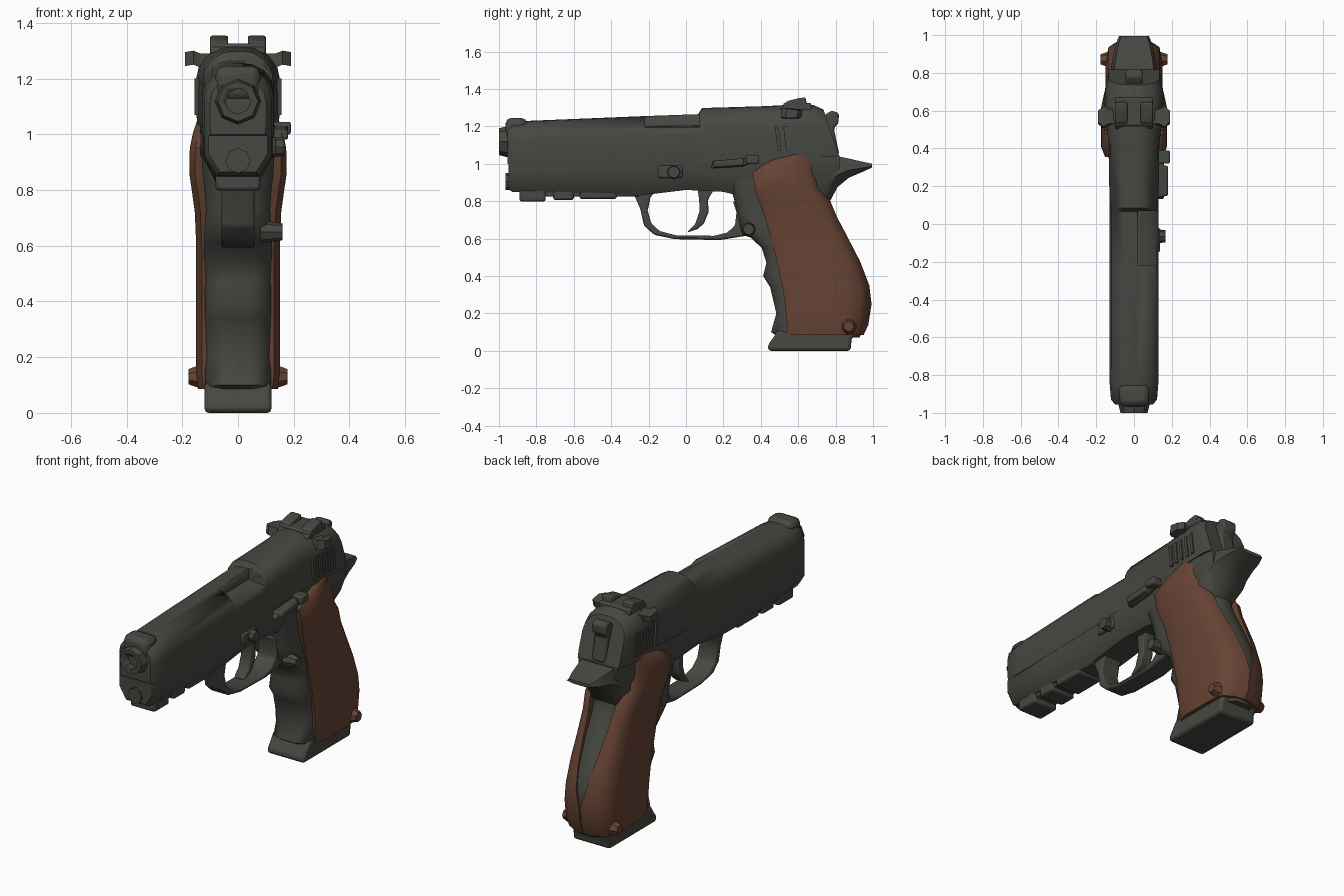
import bpy, bmesh, math

if "Cube" in bpy.data.objects:
    bpy.data.objects.remove(bpy.data.objects["Cube"])


def material(name, color):
    m = bpy.data.materials.new(name)
    m.diffuse_color = (*color, 1)
    m.use_nodes = True
    m.node_tree.nodes["Principled BSDF"].inputs["Base Color"].default_value = m.diffuse_color
    return m


STEEL = material("dark steel", (0.062, 0.065, 0.054))
WOOD = material("brown grip", (0.135, 0.057, 0.034))


def finish(name, bm, mat, bevel=0.0, angle=40):
    bmesh.ops.recalc_face_normals(bm, faces=bm.faces[:])
    me = bpy.data.meshes.new(name)
    bm.to_mesh(me)
    bm.free()
    me.materials.append(mat)
    ob = bpy.data.objects.new(name, me)
    bpy.context.collection.objects.link(ob)
    bpy.ops.object.select_all(action='DESELECT')
    ob.select_set(True)
    bpy.context.view_layer.objects.active = ob
    if bevel:
        b = ob.modifiers.new("bevel", 'BEVEL')
        b.width, b.segments, b.limit_method = bevel, 2, 'ANGLE'
    bpy.ops.object.shade_smooth_by_angle(angle=math.radians(angle))
    return ob


def loft(name, rings, mat=STEEL, bevel=0.0, angle=40):
    """Skin a row of closed rings and cap both ends."""
    bm = bmesh.new()
    rows = [[bm.verts.new(p) for p in r] for r in rings]
    n = len(rows[0])
    for a, b in zip(rows, rows[1:]):
        for i in range(n):
            j = (i + 1) % n
            bm.faces.new((a[i], a[j], b[j], b[i]))
    bm.faces.new(rows[0])
    bm.faces.new(rows[-1][::-1])
    return finish(name, bm, mat, bevel, angle)


def plate(name, profile, x0, x1, mat=STEEL, bevel=0.008):
    """Side profile of (y, z) points extruded from x0 to x1."""
    return loft(name, [[(x, y, z) for y, z in profile] for x in (x0, x1)], mat, bevel)


def box(name, x, y, z, mat=STEEL, bevel=0.008):
    return plate(name, [(y[0], z[0]), (y[1], z[0]), (y[1], z[1]), (y[0], z[1])], *x, mat, bevel)


def rod(name, axis, center, r, length, sides=10, r2=None):
    """Rod along x or y, starting at center."""
    rings = []
    for t, rad in ((0, r), (length, r2 or r)):
        ring = []
        for i in range(sides):
            a = 2 * math.pi * i / sides
            u, v = rad * math.cos(a), rad * math.sin(a)
            x, y, z = center
            ring.append((x + t, y + u, z + v) if axis == 'x' else (x + u, y + t, z + v))
        rings.append(ring)
    return loft(name, rings)


def cut(target, cutter):
    m = target.modifiers.new("cut", 'BOOLEAN')
    m.operation, m.object, m.solver = 'DIFFERENCE', cutter, 'EXACT'
    cutter.hide_render = True
    cutter.hide_set(True)


def mirrored(half):
    return half + [(-x, y, z) for x, y, z in reversed(half)]


# Slide: rounded top, flared rear that leans back toward the bottom
def slide_ring(y, w, zb, zt, lean=0.0):
    h = zt - zb
    shape = [(0.97, 0), (1, .15), (1, .58), (.93, .76), (.72, .9), (.42, .98), (.15, 1)]
    return mirrored([(w * a, y + lean * (1 - b), zb + h * b) for a, b in shape])


slide = loft("slide", [slide_ring(*s) for s in (
    (-.955, .10, 1.0, 1.20), (-.93, .122, .99, 1.22), (-.83, .13, .99, 1.23),
    (-.22, .13, 1.0, 1.255), (.065, .13, 1.015, 1.265), (.085, .13, 1.015, 1.298),
    (.42, .133, 1.03, 1.308), (.55, .15, 1.035, 1.315), (.68, .15, 1.04, 1.315, .08),
    (.735, .135, 1.04, 1.29, .085))])
cut(slide, box("ejection_port_cutter", (.02, .3), (-.22, .07), (1.195, 1.5), bevel=0))
loft("barrel_hood", [slide_ring(-.25, .1, 1.03, 1.2), slide_ring(.1, .1, 1.03, 1.205)])

# Muzzle with a bored barrel and the recoil rod below
muzzle = rod("muzzle", 'y', (0, -1.0, 1.118), .072, .12, 8, .1)
cut(muzzle, rod("bore_cutter", 'y', (0, -1.1, 1.118), .045, .2, 8))
box("muzzle_collar", (-.08, .08), (-.965, -.85), (1.12, 1.245), bevel=.03)
rod("recoil_rod", 'y', (0, -.965, .905), .045, .1, 8)


# Frame: keel-shaped section running under the slide
def frame_ring(y, w, zb, zt):
    h = zt - zb
    return mirrored([(.62 * w, y, zb), (.72 * w, y, zb + .12 * h),
                     (w, y, zb + .5 * h), (w, y, zt)])


loft("frame", [frame_ring(*s) for s in (
    (-.95, .105, .865, .995), (-.93, .12, .85, .995), (-.6, .125, .845, 1.0),
    (-.25, .125, .83, 1.01), (0, .125, .86, 1.02), (.2, .13, .85, 1.03),
    (.4, .135, .8, 1.04), (.7, .14, .82, 1.055), (.82, .125, .9, 1.045))])

# Accessory rail with notches
for y0, y1, z in ((-.89, -.75, .798), (-.71, -.6, .806), (-.57, -.37, .812), (-.38, -.25, .825)):
    box("rail_block", (-.08, .08), (y0, y1), (z, .88), bevel=.012)
box("rail_core", (-.07, .07), (-.87, -.25), (.825, .88))

# Trigger guard: one band around the opening
guard_out = [(-.28, .84), (-.245, .76), (-.225, .67), (-.17, .62), (-.06, .597), (.18, .592),
             (.29, .61), (.36, .62)]
guard_in = [(.36, .8), (.25, .80), (.27, .74), (.262, .67), (.22, .632), (.15, .615), (-.05, .617),
            (-.14, .64), (-.185, .68), (-.205, .75), (-.19, .82), (-.16, .86)]
plate("trigger_guard", guard_out + guard_in, -.06, .06, bevel=.01)
plate("trigger", [(.06, .88), (.16, .88), (.118, .81), (.12, .74), (.095, .68), (.06, .65),
                  (.005, .632), (.05, .68), (.073, .75), (.07, .81)], -.035, .035)

# Grip levels: z, panel front, back, half width, backstrap half width
LEVELS = ((.085, .545, .95, .143, .002), (.14, .54, .975, .15, .002), (.25, .53, .992, .15, .004),
          (.35, .515, .98, .15, .03), (.48, .485, .93, .15, .05), (.6, .455, .868, .15, .065),
          (.72, .42, .805, .155, .075), (.8, .39, .772, .166, .085), (.86, .372, .715, .175, .11),
          (.95, .355, .685, .173, .125), (1.0, .42, .675, .163, .13), (1.05, .53, .66, .147, .13))


def panel_ring(s, level):
    z, f, b, w, strap = level
    d = b - f
    side = [(.1, f), (w - .02, f), (w, f + .05), (w, b - .3 * d), (w * .9, b - .12 * d),
            ((w + strap) * .48, b - .035 * d), (strap, b), (strap, b - .04), (.1, b - .2 * d)]
    return [(s * x, y, z) for x, y in side]


for s, side in ((1, "right"), (-1, "left")):
    loft(side + "_grip_panel", [panel_ring(s, v) for v in LEVELS], WOOD, angle=50)
    # Raised knob at the lower rear of each panel
    rod(side + "_grip_knob", 'x', (s * .13, .87, .13), .045, s * .048, 7, .028).data.materials[0] = WOOD

# Grip core: front strap with finger swells, backstrap showing between the panels
CORE = ((.07, .50, .93, .115), (.1, .455, .945, .118), (.2, .483, .982, .118), (.34, .45, .975, .118),
        (.40, .412, .957, .118), (.47, .43, .931, .12), (.55, .405, .89, .122), (.61, .34, .86, .122),
        (.66, .29, .832, .12), (.73, .275, .797, .115), (.8, .26, .772, .12), (.87, .24, .775, .128),
        (.95, .22, .80, .13))
loft("grip_core", [mirrored([(.45 * w, f, z), (.85 * w, f + .02, z), (w, f + .07, z),
                             (w, b - .15, z), (.75 * w, b - .045, z), (.35 * w, b - .003, z)])
                   for z, f, b, w in CORE], angle=50)

# Magazine base
plate("magazine_base", [(.44, 0), (.88, 0), (.885, .06), (.91, .1), (.49, .11), (.47, .075),
                        (.437, .03)], -.12, .12, bevel=.015)

# Beavertail tapering to the rear
loft("beavertail", [mirrored([(.5 * w, y, zb), (w, y, zb + .4 * (zt - zb)), (w * .85, y, zt)])
                    for y, zb, zt, w in ((.68, .74, 1.05, .13), (.77, .8, 1.05, .13),
                                         (.81, .875, 1.04, .125), (.87, .925, 1.028, .115),
                                         (.94, .955, 1.012, .1), (.995, .98, 1.0, .08))])

# Sights
for s in (1, -1):
    plate("rear_sight_post", [(.5, 1.29), (.54, 1.335), (.6, 1.35), (.64, 1.355), (.65, 1.29)],
          s * .035, s * .1)
box("rear_sight_base", (-.1, .1), (.52, .67), (1.27, 1.325))

# Hammer
plate("hammer", [(.70, 1.05), (.82, 1.05), (.79, 1.19), (.815, 1.215), (.818, 1.27), (.78, 1.285),
                 (.74, 1.26), (.7, 1.22)], -.045, .045, bevel=.012)

# Safety wings flaring from both sides of the slide, and rear serrations
for s in (1, -1):
    loft("safety_wing", [[(s * x, y, z + dz) for y, z in
                          ((.56 - r, 1.25), (.56 + r, 1.25), (.57 + r, 1.29), (.57 - r, 1.30))]
                         for x, r, dz in ((.08, .035, -.01), (.135, .04, -.01), (.16, .055, .0),
                                          (.19, .03, -.005))])
    for i in range(5):
        y = .49 + i * .045
        plate("serration", [(y, 1.07), (y + .02, 1.07), (y + .005, 1.2), (y - .015, 1.2)],
              s * .13, s * .156, bevel=0)

# Right-hand controls: slide stop, takedown pin, magazine release
plate("slide_stop", [(.13, .975), (.30, .985), (.37, 1.01), (.37, 1.035), (.15, 1.015)], .11, .16)
loft("slide_stop_thumb", [[(x, y, z) for y, z in ((y0, .98), (.31, .99), (.31, 1.03), (y0, 1.015))]
                          for x, y0 in ((.12, .14), (.18, .15))], bevel=.008)
box("slide_stop_tab", (.12, .19), (.32, .39), (1.0, 1.045))
rod("takedown_pin", 'x', (.1, -.065, .955), .04, .066, 8, .032)
box("takedown_plate", (.1, .137), (-.15, -.02), (.925, .99))
rod("magazine_release", 'x', (.08, .335, .65), .042, .08, 8, .03)
